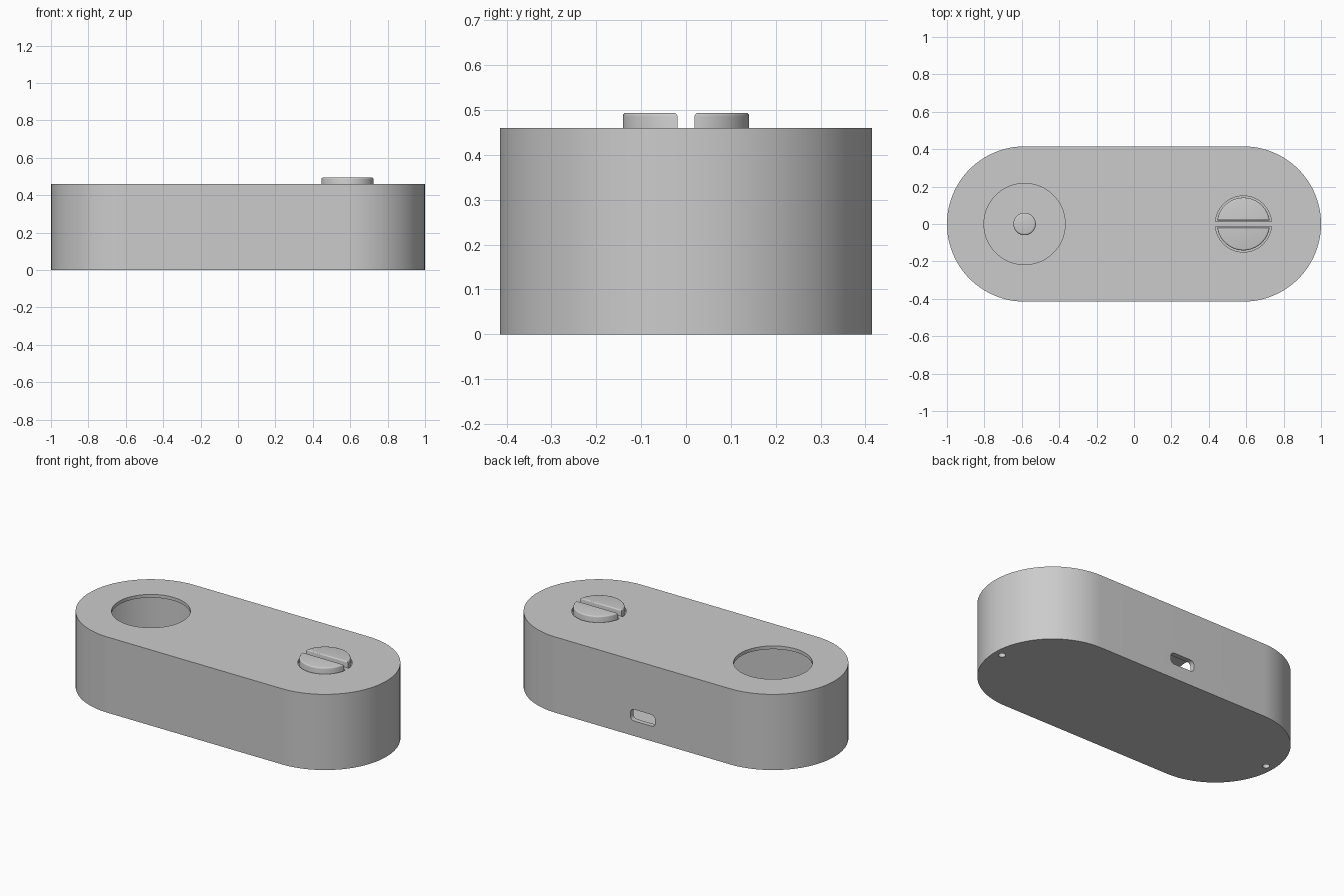
import bpy, bmesh
from math import sin, cos, pi, asin, radians

cube = bpy.data.objects.get("Cube")
if cube:
    bpy.data.objects.remove(cube, do_unlink=True)

grey = bpy.data.materials.new("plain grey")
grey.use_nodes = True
colour = (0.6, 0.6, 0.6, 1)
grey.diffuse_color = colour
grey.node_tree.nodes["Principled BSDF"].inputs["Base Color"].default_value = colour


def arc(cx, cy, r, a0, a1, n):
    return [(cx + r * cos(a0 + (a1 - a0) * i / n), cy + r * sin(a0 + (a1 - a0) * i / n))
            for i in range(n + 1)]


def circle(cx, cy, r, n=64):
    return arc(cx, cy, r, 0, 2 * pi, n)[:-1]


def stadium(r):
    return arc(END, 0, r, -pi / 2, pi / 2, 48) + arc(-END, 0, r, pi / 2, 1.5 * pi, 48)


def half_disc(cx, r, gap, side):
    a = asin(gap / r)
    pts = arc(cx, 0, r, a, pi - a, 40)
    return pts if side > 0 else [(x, -y) for x, y in reversed(pts)]


def rounded_slot(w, h, r, cz):
    x, z = w / 2 - r, h / 2 - r
    corners = [(x, z), (-x, z), (-x, -z), (x, -z)]
    return [p for i, (a, b) in enumerate(corners)
            for p in arc(a, cz + b, r, i * pi / 2, (i + 1) * pi / 2, 8)]


def prism(name, outline, lo, hi, along_y=False):
    bm = bmesh.new()
    verts = [bm.verts.new((a, lo, b) if along_y else (a, b, lo)) for a, b in outline]
    face = bm.faces.new(verts)
    new = bmesh.ops.extrude_face_region(bm, geom=[face])["geom"]
    moved = [v for v in new if isinstance(v, bmesh.types.BMVert)]
    step = (0, hi - lo, 0) if along_y else (0, 0, hi - lo)
    bmesh.ops.translate(bm, verts=moved, vec=step)
    bmesh.ops.recalc_face_normals(bm, faces=bm.faces)
    mesh = bpy.data.meshes.new(name)
    bm.to_mesh(mesh)
    bm.free()
    obj = bpy.data.objects.new(name, mesh)
    bpy.context.collection.objects.link(obj)
    mesh.materials.append(grey)
    return obj


def activate(obj):
    bpy.ops.object.select_all(action='DESELECT')
    obj.select_set(True)
    bpy.context.view_layer.objects.active = obj


def cut(target, *shape, **kw):
    cutter = prism("cutter", *shape, **kw)
    cutter.hide_render = True
    mod = target.modifiers.new("cut", 'BOOLEAN')
    mod.operation = 'DIFFERENCE'
    mod.solver = 'EXACT'
    mod.object = cutter
    activate(target)
    bpy.ops.object.modifier_apply(modifier=mod.name)
    bpy.data.objects.remove(cutter, do_unlink=True)


def soften_top(obj, width):
    # round only the rim of the top face
    bm = bmesh.new()
    bm.from_mesh(obj.data)
    top = max(v.co.z for v in bm.verts)
    rim = [e for e in bm.edges if all(v.co.z > top - 1e-5 for v in e.verts)]
    bmesh.ops.bevel(bm, geom=rim, offset=width, segments=3, profile=0.5, affect='EDGES')
    bm.to_mesh(obj.data)
    bm.free()


def smooth(obj):
    activate(obj)
    bpy.ops.object.shade_smooth_by_angle(angle=radians(32))


END, RADIUS, HEIGHT = 0.585, 0.415, 0.46
WALL, ROOF, FLOOR = 0.03, 0.02, 0.04

# hollow case
case = prism("case", stadium(RADIUS), 0, HEIGHT)
cut(case, stadium(RADIUS - WALL), FLOOR, HEIGHT - ROOF)

# round opening, button openings, rear port and underside screw holes
cut(case, circle(-END, 0, 0.217, 96), HEIGHT - 0.1, HEIGHT + 0.1)
for side in (1, -1):
    cut(case, half_disc(END, 0.15, 0.014, side), HEIGHT - 0.1, HEIGHT + 0.1)
    cut(case, circle(side * 0.95, 0, 0.02, 24), -0.1, FLOOR - 0.01)
cut(case, rounded_slot(0.165, 0.07, 0.024, 0.126), RADIUS - 0.1, RADIUS + 0.1, along_y=True)
smooth(case)

# pair of half-round buttons
for side, label in ((1, "back"), (-1, "front")):
    button = prism(label + "_button", half_disc(END, 0.141, 0.019, side), 0.36, 0.494)
    soften_top(button, 0.008)
    smooth(button)

# post inside the round opening
post = prism("post", circle(-END, 0, 0.06), FLOOR, 0.2)
soften_top(post, 0.01)
smooth(post)
